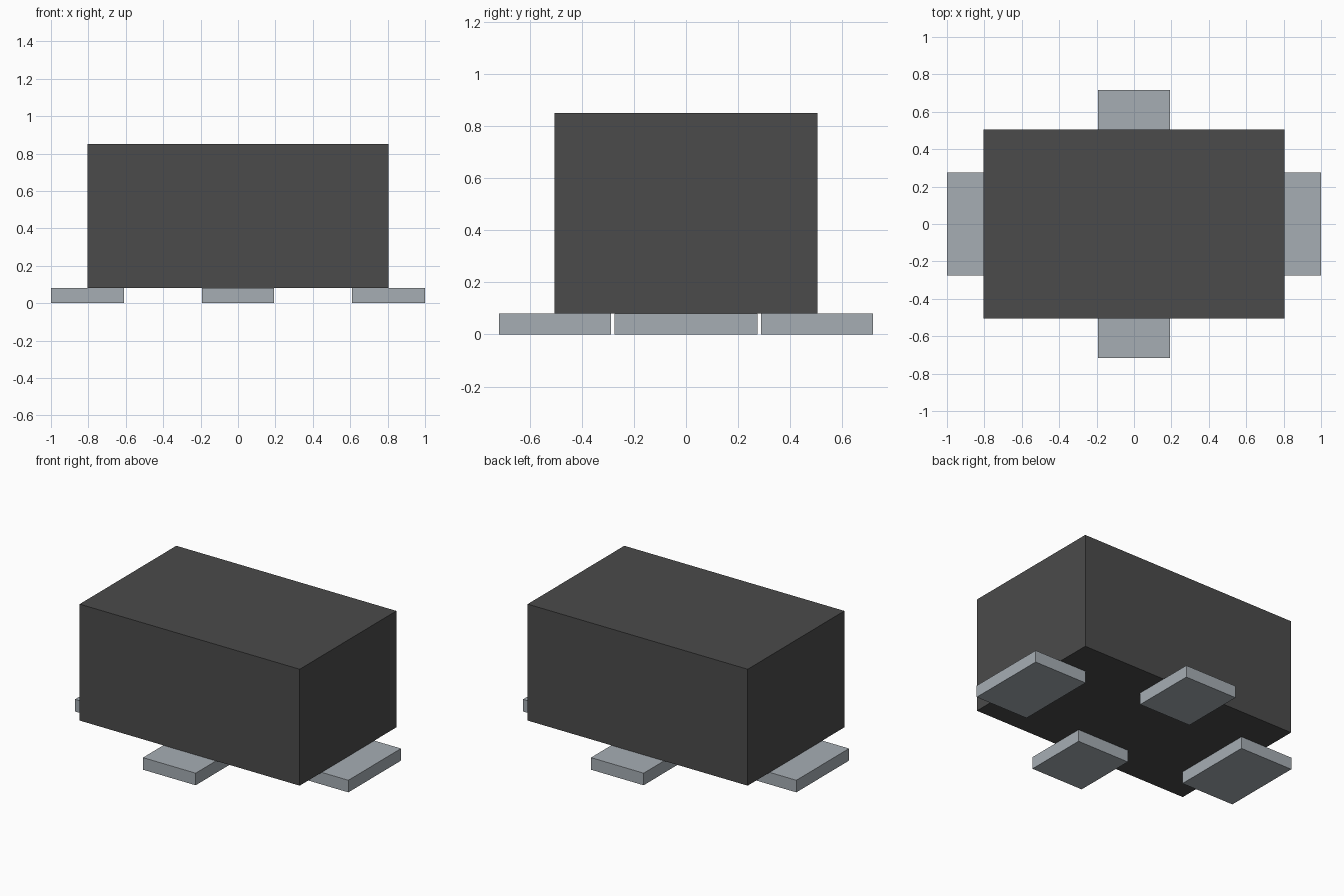
import bpy
import bmesh
from mathutils import Matrix, Vector

cube = bpy.data.objects.get("Cube")
if cube:
    bpy.data.objects.remove(cube, do_unlink=True)


def make_material(name, rgb):
    mat = bpy.data.materials.new(name)
    mat.use_nodes = True
    color = (*rgb, 1.0)
    mat.diffuse_color = color
    mat.node_tree.nodes["Principled BSDF"].inputs["Base Color"].default_value = color
    return mat


def make_box(name, center, size, mat):
    bm = bmesh.new()
    bmesh.ops.create_cube(bm, size=1.0, matrix=Matrix.Diagonal((*size, 1.0)))
    mesh = bpy.data.meshes.new(name)
    bm.to_mesh(mesh)
    bm.free()
    mesh.materials.append(mat)
    obj = bpy.data.objects.new(name, mesh)
    obj.location = Vector(center)
    bpy.context.collection.objects.link(obj)
    return obj


charcoal = make_material("charcoal", (0.07, 0.07, 0.07))
metal = make_material("pale_metal_grey", (0.38, 0.42, 0.455))

PAD_H = 0.08      # pad thickness, also the underside of the body
TOP = 0.85        # top of the body

# Main block resting on the pads
make_box("body", (0, 0, (PAD_H + TOP) / 2), (1.61, 1.01, TOP - PAD_H), charcoal)

# One contact pad in the middle of each side, reaching under the body
for name, sign in (("left_pad", 1), ("right_pad", -1)):
    make_box(name, (sign * 0.805, 0, PAD_H / 2), (0.39, 0.55, PAD_H), metal)
for name, sign in (("back_pad", 1), ("front_pad", -1)):
    make_box(name, (0, sign * 0.5025, PAD_H / 2), (0.385, 0.43, PAD_H), metal)
